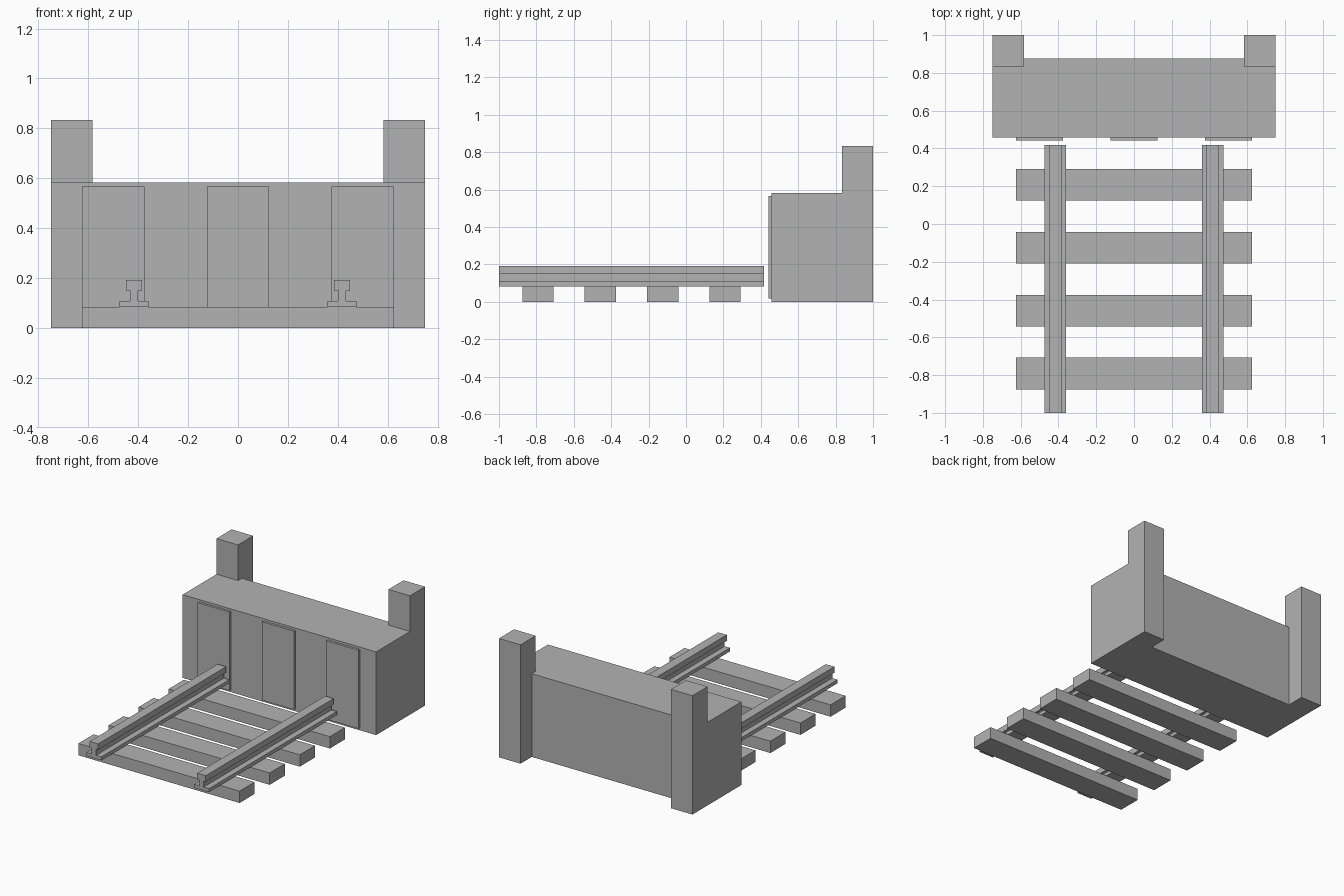
import bpy
import bmesh
from mathutils import Vector

cube = bpy.data.objects.get("Cube")
if cube:
    bpy.data.objects.remove(cube, do_unlink=True)

grey = bpy.data.materials.new("plain grey")
grey.use_nodes = True
grey.diffuse_color = (0.45, 0.45, 0.45, 1)
grey.node_tree.nodes["Principled BSDF"].inputs["Base Color"].default_value = grey.diffuse_color


def prism(name, outline, offset):
    """Extrude a closed outline of 3D points along an offset."""
    bm = bmesh.new()
    face = bm.faces.new([bm.verts.new(p) for p in outline])
    result = bmesh.ops.extrude_face_region(bm, geom=[face], use_keep_orig=True)
    moved = [v for v in result["geom"] if isinstance(v, bmesh.types.BMVert)]
    bmesh.ops.translate(bm, verts=moved, vec=Vector(offset))
    bmesh.ops.recalc_face_normals(bm, faces=bm.faces)
    mesh = bpy.data.meshes.new(name)
    bm.to_mesh(mesh)
    bm.free()
    mesh.materials.append(grey)
    obj = bpy.data.objects.new(name, mesh)
    bpy.context.collection.objects.link(obj)
    return obj


def box(name, x0, x1, y0, y1, z0, z1):
    outline = [(x0, y0, z0), (x1, y0, z0), (x1, y1, z0), (x0, y1, z0)]
    return prism(name, outline, (0, 0, z1 - z0))


def mirrored(half):
    """Complete a right-hand half outline, listed from first to last end."""
    return half + [(-a, b) for a, b in reversed(half)]


# Buffer block, with the lower parts of the corner posts in its plan
plan = mirrored([(0.75, 0.458), (0.75, 1), (0.583, 1), (0.583, 0.875)])
prism("buffer_block", [(x, y, 0) for x, y in plan], (0, 0, 0.583))

# Corner posts rising above the block
box("left_post", 0.583, 0.75, 0.833, 1, 0.583, 0.833)
box("right_post", -0.75, -0.583, 0.833, 1, 0.583, 0.833)

# Raised front panels
for name, x in (("right", -0.5), ("middle", 0), ("left", 0.5)):
    box(name + "_panel", x - 0.125, x + 0.125, 0.442, 0.458, 0.017, 0.567)

# Sleepers
for i in range(4):
    y = -0.875 + i / 3
    box(f"sleeper_{i + 1}", -0.625, 0.625, y, y + 0.167, 0, 0.083)

# Rails: wide foot, thin web, square head
section = mirrored([(0.058, 0.083), (0.058, 0.108), (0.017, 0.108),
                    (0.017, 0.15), (0.033, 0.15), (0.033, 0.192)])
for name, x in (("right_rail", -0.417), ("left_rail", 0.417)):
    prism(name, [(x + a, -1, z) for a, z in section], (0, 1.417, 0))
